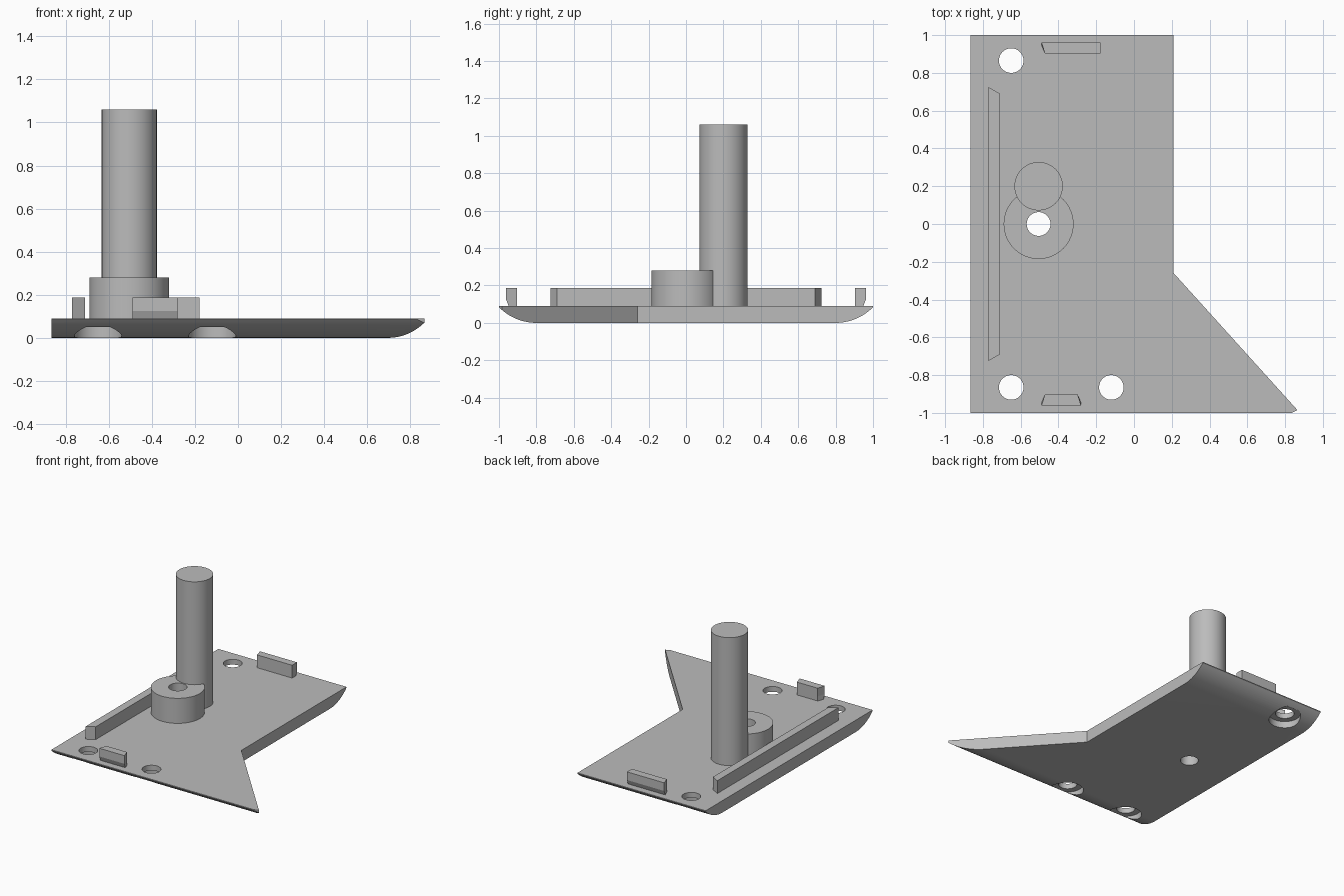
import bpy, bmesh, math

if "Cube" in bpy.data.objects:
    bpy.data.objects.remove(bpy.data.objects["Cube"])

grey = bpy.data.materials.new("plain grey")
grey.diffuse_color = (0.5, 0.5, 0.5, 1)
grey.use_nodes = True
grey.node_tree.nodes["Principled BSDF"].inputs["Base Color"].default_value = grey.diffuse_color

TOP = 0.09                 # upper face of the base plate
BOSS = (-0.505, 0.0)


def prism(name, points, vec):
    """Extrude a closed 3D outline along vec."""
    bm = bmesh.new()
    face = bm.faces.new([bm.verts.new(p) for p in points])
    out = bmesh.ops.extrude_face_region(bm, geom=[face])
    bmesh.ops.translate(bm, vec=vec, verts=[g for g in out["geom"]
                                            if isinstance(g, bmesh.types.BMVert)])
    bmesh.ops.recalc_face_normals(bm, faces=bm.faces)
    mesh = bpy.data.meshes.new(name)
    bm.to_mesh(mesh)
    bm.free()
    mesh.materials.append(grey)
    obj = bpy.data.objects.new(name, mesh)
    bpy.context.collection.objects.link(obj)
    return obj


def slab(name, outline, z0, z1):
    return prism(name, [(x, y, z0) for x, y in outline], (0, 0, z1 - z0))


def cylinder(name, centre, radius, z0, z1, sides=64):
    ring = [(centre[0] + radius * math.cos(math.tau * i / sides),
             centre[1] + radius * math.sin(math.tau * i / sides)) for i in range(sides)]
    return slab(name, ring, z0, z1)


def boolean(obj, tool, operation):
    mod = obj.modifiers.new(operation.lower(), "BOOLEAN")
    mod.operation, mod.object, mod.solver = operation, tool, "EXACT"
    bpy.context.view_layer.objects.active = obj
    bpy.ops.object.modifier_apply(modifier=mod.name)
    bpy.data.objects.remove(tool, do_unlink=True)


def smooth(obj):
    bpy.ops.object.select_all(action="DESELECT")
    obj.select_set(True)
    bpy.context.view_layer.objects.active = obj
    bpy.ops.object.shade_smooth_by_angle(angle=math.radians(30))


# Base plate: section with rounded lower front and back edges, cut to its outline
run, rise, steps = 0.2, 0.084, 14
radius = (run ** 2 + rise ** 2) / (2 * rise)
sweep = math.asin(run / radius)
arc = [(1 - run + radius * math.sin(sweep * i / steps),
        radius * (1 - math.cos(sweep * i / steps))) for i in range(steps + 1)]
half = arc + [(1.0, TOP)]
section = half + [(-y, z) for y, z in reversed(half)]
plate = prism("base_plate", [(-0.865, y, z) for y, z in section], (1.8, 0, 0))
outline = [(-0.9, -1.1), (0.835, -1.1), (0.835, -1.0), (0.865, -0.985),
           (0.21, -0.26), (0.21, 1.1), (-0.9, 1.1)]
boolean(plate, slab("outline_cutter", outline, -0.1, 0.3), "INTERSECT")

# Screw holes with counterbores from below
for spot in [(-0.65, 0.865), (-0.65, -0.865), (-0.12, -0.865)]:
    boolean(plate, cylinder("hole_cutter", spot, 0.065, -0.1, 0.3), "DIFFERENCE")
    boolean(plate, cylinder("counterbore_cutter", spot, 0.11, -0.1, 0.05), "DIFFERENCE")
boolean(plate, cylinder("boss_hole_cutter", BOSS, 0.063, -0.1, 0.4), "DIFFERENCE")
smooth(plate)

# Drilled boss and tall post beside it
boss = cylinder("boss", BOSS, 0.185, TOP, 0.28)
boolean(boss, cylinder("boss_hole_cutter", BOSS, 0.063, -0.1, 0.4), "DIFFERENCE")
smooth(boss)
smooth(cylinder("post", (-0.505, 0.2), 0.128, TOP, 1.06))

# Long side rail with mitred ends
slab("side_rail", [(-0.77, -0.725), (-0.71, -0.69), (-0.71, 0.69), (-0.77, 0.725)],
     TOP, 0.187)


# Locating tabs near the front and back edges, outer face tucked in at the foot
def tab(name, side, outer, inner):
    obj = slab(name, [(outer[0], side * 0.962), (outer[1], side * 0.962),
                      (inner[1], side * 0.903), (inner[0], side * 0.903)], TOP, 0.187)
    bm = bmesh.new()
    bm.from_mesh(obj.data)
    bmesh.ops.bisect_plane(bm, geom=bm.verts[:] + bm.edges[:] + bm.faces[:],
                           plane_co=(0, 0, 0.125), plane_no=(0, 0, 1))
    for v in bm.verts:
        if v.co.z < 0.1 and abs(v.co.y) > 0.93:
            v.co.y -= side * 0.014
    bm.to_mesh(obj.data)
    bm.free()


tab("front_tab", -1, (-0.49, -0.28), (-0.472, -0.298))
tab("back_tab", 1, (-0.49, -0.178), (-0.472, -0.178))
